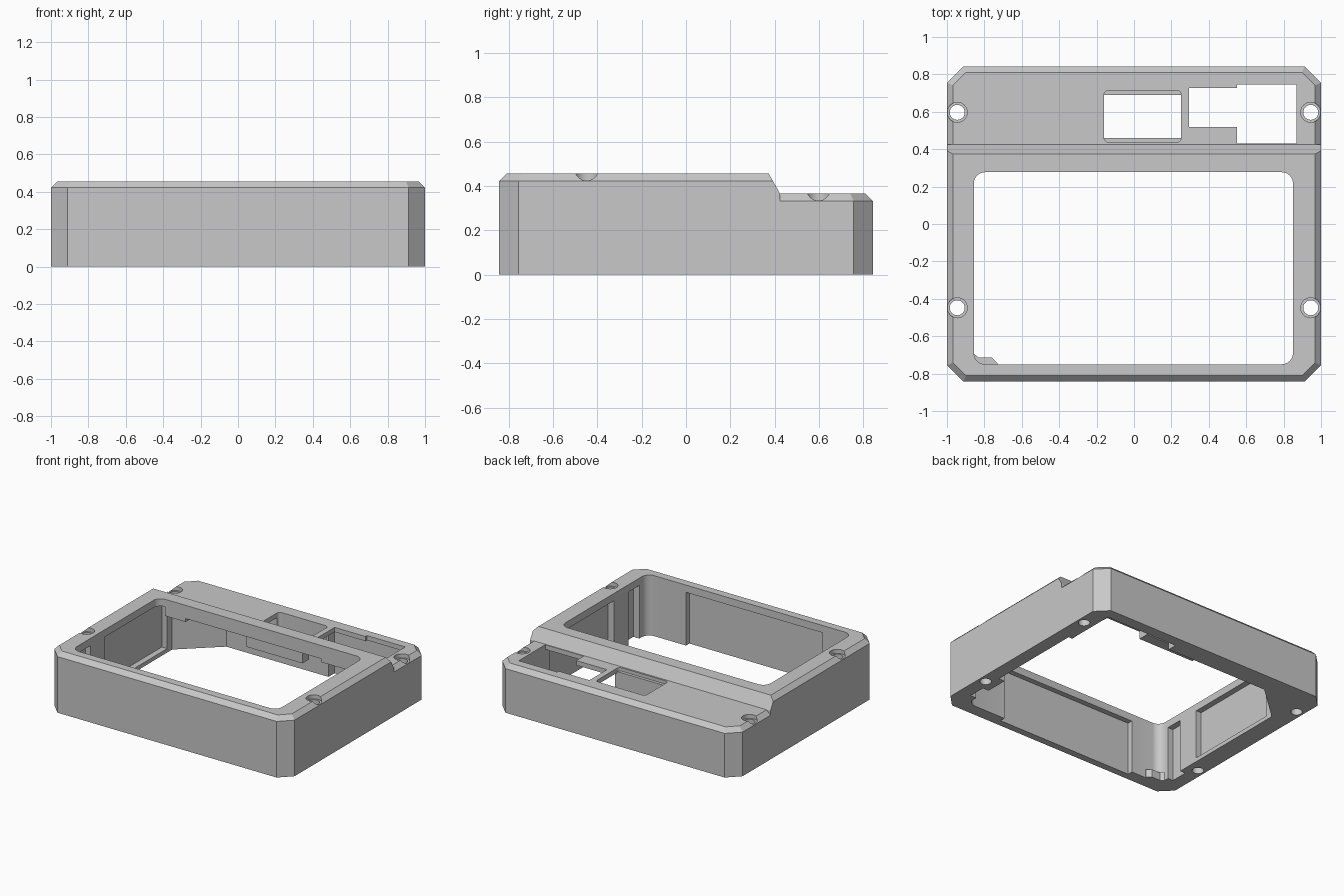
import bpy, bmesh, math

if "Cube" in bpy.data.objects:
    bpy.data.objects.remove(bpy.data.objects["Cube"])

grey = bpy.data.materials.new("matte_grey")
grey.diffuse_color = (0.58, 0.58, 0.58, 1)
grey.use_nodes = True
grey.node_tree.nodes["Principled BSDF"].inputs["Base Color"].default_value = grey.diffuse_color


def loft(name, rings):
    """Closed solid through rings of equal point counts."""
    bm = bmesh.new()
    vs = [[bm.verts.new(p) for p in ring] for ring in rings]
    n = len(vs[0])
    bm.faces.new(vs[0][::-1])
    bm.faces.new(vs[-1])
    for a, b in zip(vs, vs[1:]):
        for i in range(n):
            j = (i + 1) % n
            bm.faces.new((a[i], a[j], b[j], b[i]))
    bmesh.ops.recalc_face_normals(bm, faces=bm.faces)
    me = bpy.data.meshes.new(name)
    bm.to_mesh(me)
    bm.free()
    ob = bpy.data.objects.new(name, me)
    bpy.context.collection.objects.link(ob)
    me.materials.append(grey)
    return ob


def prism(name, outline, z0, z1):
    return loft(name, [[(x, y, z) for x, y in outline] for z in (z0, z1)])


def box(name, x0, x1, y0, y1, z0, z1):
    return prism(name, [(x0, y0), (x1, y0), (x1, y1), (x0, y1)], z0, z1)


def rounded(x0, x1, y0, y1, r, n=6):
    pts = []
    for cx, cy, a in ((x1 - r, y1 - r, 0), (x0 + r, y1 - r, 90),
                      (x0 + r, y0 + r, 180), (x1 - r, y0 + r, 270)):
        for i in range(n + 1):
            t = math.radians(a + 90 * i / n)
            pts.append((cx + r * math.cos(t), cy + r * math.sin(t)))
    return pts


def circle(x, y, r, n=32):
    return [(x + r * math.cos(math.tau * i / n), y + r * math.sin(math.tau * i / n))
            for i in range(n)]


def octagon(inset, z):
    """Case outline with clipped corners, moved inward by inset."""
    x, y, c = 1 - inset, 0.843 - inset, 0.088 - inset * 0.586
    return [(x, -y + c, z), (x, y - c, z), (x - c, y, z), (-x + c, y, z),
            (-x, y - c, z), (-x, -y + c, z), (-x + c, -y, z), (x - c, -y, z)]


def cut(target, cutter):
    mod = target.modifiers.new("cut", "BOOLEAN")
    mod.operation = "DIFFERENCE"
    mod.solver = "EXACT"
    mod.object = cutter
    bpy.context.view_layer.objects.active = target
    bpy.ops.object.modifier_apply(modifier=mod.name)
    bpy.data.objects.remove(cutter)


# Chamfered case body
case = loft("case_frame", [octagon(0, 0), octagon(0, 0.422), octagon(0.033, 0.455)])

# Lowered rear deck: sloped step, with the edge chamfer kept around the deck
profile = [(0.345, 0.5054), (0.424, 0.365), (0.424, 0.30), (1.2, 0.30), (1.2, 0.5054)]
step = loft("step_cutter", [[(x, y, z) for y, z in profile] for x in (-1.3, 1.3)])
cut(step, loft("deck_core", [octagon(-0.10, 0.232), octagon(0.033, 0.365)]))
cut(case, step)

# Main display opening
cut(case, prism("opening", rounded(-0.856, 0.85, -0.75, 0.277, 0.06), -0.1, 0.6))

# Rear cavity beneath the deck
cavity = [(-0.856, 0.1), (0.85, 0.1), (0.87, 0.44), (0.87, 0.76), (0.27, 0.76),
          (0.27, 0.69), (-0.58, 0.69), (-0.856, 0.44)]
cut(case, prism("rear_cavity", cavity, -0.1, 0.33))
cut(case, box("bar_recess", -0.63, 0.50, 0.2, 0.36, 0.2, 0.355))

# Recesses in the front and side inner walls, leaving bosses around the screws
cut(case, box("front_recess", -0.61, 0.525, -0.79, -0.6, -0.1, 0.40))
cut(case, box("right_recess", 0.8, 0.90, -0.36, 0.38, -0.1, 0.40))
cut(case, box("left_recess", -0.90, -0.8, -0.36, 0.38, 0.03, 0.40))
cut(case, box("right_corner_recess", 0.8, 0.90, -0.66, -0.53, -0.1, 0.40))
cut(case, box("left_corner_recess", -0.90, -0.8, -0.66, -0.53, -0.1, 0.40))

# Deck windows
cut(case, prism("deck_window", rounded(-0.16, 0.252, 0.437, 0.715, 0.025), 0.2, 0.6))
port = [(0.295, 0.518), (0.55, 0.518), (0.55, 0.43), (0.87, 0.43), (0.87, 0.745),
        (0.55, 0.745), (0.55, 0.727), (0.295, 0.727)]
cut(case, prism("port_window", port, 0.2, 0.6))

# Screw holes with counterbores
for x in (-0.945, 0.945):
    for y, floor in ((-0.448, 0.425), (0.597, 0.335)):
        cut(case, prism("bore", circle(x, y, 0.04), -0.1, 0.6))
        cut(case, prism("counterbore", circle(x, y, 0.0535), floor, 0.6))

# Hanging wall below the bar and small corner tab
box("connector_wall", -0.20, 0.27, 0.38, 0.46, 0.22, 0.34)
prism("corner_tab", [(-0.86, -0.76), (-0.73, -0.76), (-0.73, -0.745), (-0.76, -0.715),
                     (-0.83, -0.715), (-0.86, -0.69)], 0.0, 0.06)

for ob in bpy.context.scene.objects:
    ob.select_set(True)
bpy.context.view_layer.objects.active = case
bpy.ops.object.shade_smooth_by_angle(angle=math.radians(25))
